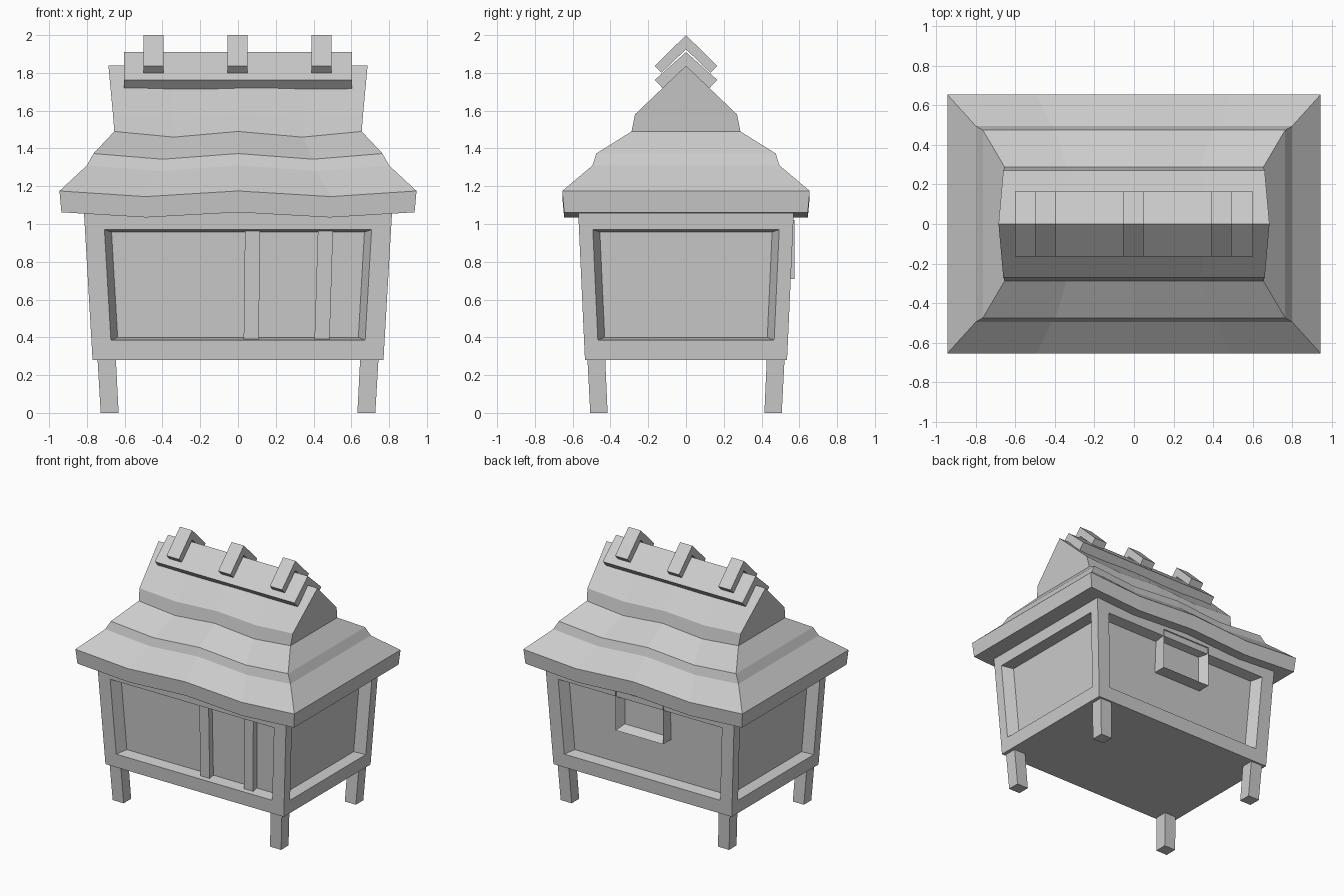
import bpy, bmesh
from mathutils import Vector

if "Cube" in bpy.data.objects:
    bpy.data.objects.remove(bpy.data.objects["Cube"])


def finish(name, bm):
    bmesh.ops.remove_doubles(bm, verts=bm.verts, dist=0.0005)
    bmesh.ops.recalc_face_normals(bm, faces=bm.faces)
    me = bpy.data.meshes.new(name)
    bm.to_mesh(me)
    bm.free()
    ob = bpy.data.objects.new(name, me)
    bpy.context.collection.objects.link(ob)
    return ob


def bridge(bm, loops, close=True):
    """Quads between consecutive vertex loops, with both ends capped."""
    rows = [[bm.verts.new(p) for p in lp] for lp in loops]
    n = len(rows[0])
    for a, b in zip(rows, rows[1:]):
        for i in range(n):
            j = (i + 1) % n
            bm.faces.new((a[i], a[j], b[j], b[i]))
    if close:
        bm.faces.new(rows[0])
        bm.faces.new(rows[-1])
    return rows


def rect(x0, x1, y0, y1, z):
    return [(x0, y0, z), (x1, y0, z), (x1, y1, z), (x0, y1, z)]


def block(name, lower, upper):
    bm = bmesh.new()
    bridge(bm, [rect(*lower), rect(*upper)])
    return finish(name, bm)


# Body: flared box with a recessed panel in each wall
Z0, Z1 = 0.28, 1.07


def lerp(a, b, z):
    return a + (b - a) * (z - Z0) / (Z1 - Z0)


def half_x(z):
    return lerp(0.77, 0.816, z)


def half_y(z):
    return lerp(0.535, 0.571, z)


bm = bmesh.new()
for k in range(4):
    wide, dist = (half_x, half_y) if k % 2 == 0 else (half_y, half_x)
    frame = 0.103 if k % 2 == 0 else 0.073

    def loop(z0, z1, margin, depth):
        pts = []
        for s, z in ((-1, z0), (1, z0), (1, z1), (-1, z1)):
            u, d = s * (wide(z) - margin), dist(z) - depth
            pts.append([(u, -d, z), (d, u, z), (-u, d, z), (-d, -u, z)][k])
        return pts

    rows = bridge(bm, [loop(Z0, Z1, 0, 0), loop(0.385, 0.97, frame, 0),
                       loop(0.40, 0.957, frame + 0.037, 0.08)], close=False)
    bm.faces.new(rows[-1])
for z in (Z0, Z1):
    hx, hy = half_x(z), half_y(z)
    bm.faces.new([bm.verts.new(p) for p in rect(-hx, hx, -hy, hy, z)])
finish("body", bm)

# Legs
for sx in (-1, 1):
    for sy in (-1, 1):
        block("leg", (sx * 0.632, sx * 0.727, sy * 0.415, sy * 0.507, 0),
              (sx * 0.647, sx * 0.744, sy * 0.428, sy * 0.522, 0.29))

# Door posts on the front panel
for name, a, b in (("door_post_left", 0.03, 0.037), ("door_post_right", 0.405, 0.423)):
    block(name, (a, a + 0.08, -0.506, -0.44, 0.387), (b, b + 0.08, -0.53, -0.46, 0.968))

# Back window with sunken pane
bm = bmesh.new()
bridge(bm, [rect(-0.205, 0.205, 0.46, 0.575, 0.71), rect(-0.205, 0.205, 0.46, 0.575, 1.02)])
bm.faces.ensure_lookup_table()
front = max(bm.faces, key=lambda f: f.calc_center_median().y)
bmesh.ops.recalc_face_normals(bm, faces=bm.faces)
bmesh.ops.inset_region(bm, faces=[front], thickness=0.045)
bmesh.ops.translate(bm, verts=front.verts, vec=Vector((0, -0.07, 0)))
finish("back_window", bm)

# Thatched roof: stepped tiers (half x, half y, z, sag), sagging at quarter stations
tiers = [(0.935, 0.645, 1.062, 0.027), (0.945, 0.655, 1.175, 0.03),
         (0.80, 0.495, 1.31, 0.03), (0.765, 0.475, 1.373, 0.03),
         (0.655, 0.288, 1.49, 0.03), (0.662, 0.27, 1.58, 0.02),
         (0.686, 0.0, 1.838, 0.0)]
stations = (-1, -0.52, 0, 0.52, 1)
bm = bmesh.new()
grid = {}
for i, t in enumerate(stations):
    for j, (hx, hy, z, sag) in enumerate(tiers):
        for s in (-1, 1):
            grid[i, j, s] = bm.verts.new((t * hx, s * hy, z - sag * (i % 2)))
bm_faces = []
for i in range(4):
    for j in range(6):
        for s in (-1, 1):
            bm_faces.append([grid[i, j, s], grid[i + 1, j, s],
                             grid[i + 1, j + 1, s], grid[i, j + 1, s]])
    bm_faces.append([grid[i, 0, -1], grid[i + 1, 0, -1], grid[i + 1, 0, 1], grid[i, 0, 1]])
for i in (0, 4):
    for j in range(6):
        bm_faces.append([grid[i, j, -1], grid[i, j, 1], grid[i, j + 1, 1], grid[i, j + 1, -1]])
for f in bm_faces:
    bm.faces.new(f)
finish("roof", bm)


# Ridge cap and its three saddles: extruded chevrons
def chevron(name, x0, x1, half):
    prof = half + [(-y, z) for y, z in half[-2:0:-1]]
    bm = bmesh.new()
    bridge(bm, [[(x, y, z) for y, z in prof] for x in (x0, x1)])
    return finish(name, bm)


chevron("ridge_cap", -0.603, 0.603,
        [(0, 1.91), (0.165, 1.763), (0.112, 1.706), (0, 1.81)])
for x in (-0.448, -0.002, 0.443):
    chevron("ridge_saddle", x - 0.053, x + 0.053,
            [(0, 2.0), (0.165, 1.837), (0.13, 1.80), (0, 1.925)])
